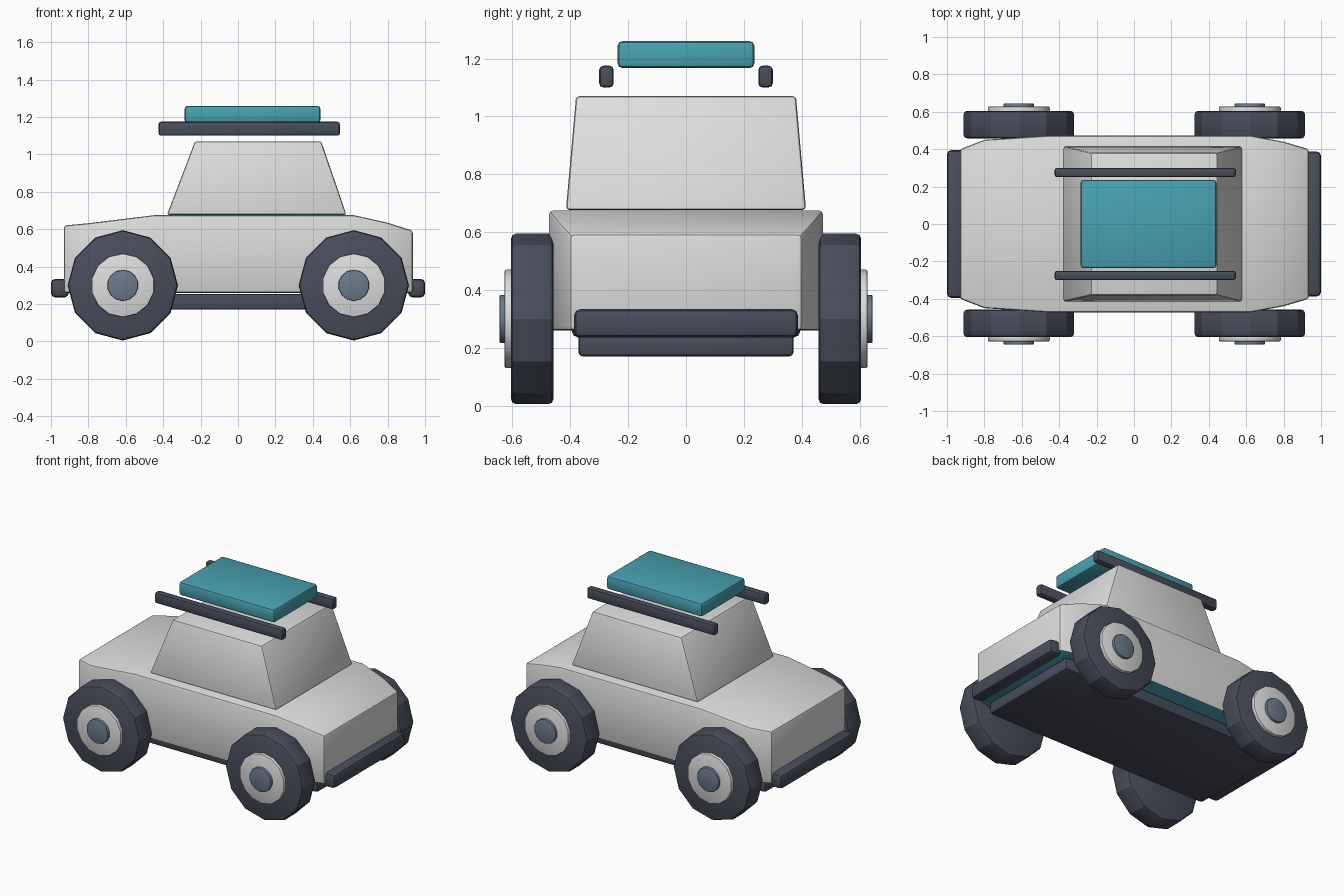
import bpy, bmesh, math
from mathutils import Matrix

if "Cube" in bpy.data.objects:
    bpy.data.objects.remove(bpy.data.objects["Cube"])


def material(name, rgb):
    m = bpy.data.materials.new(name)
    m.diffuse_color = (*rgb, 1)
    m.use_nodes = True
    m.node_tree.nodes["Principled BSDF"].inputs["Base Color"].default_value = m.diffuse_color
    return m


PAINT = material("pale_grey_paint", (0.73, 0.73, 0.73))
TEAL = material("teal", (0.065, 0.36, 0.44))
DARK = material("dark_rubber", (0.065, 0.075, 0.105))
STEEL = material("slate_steel", (0.15, 0.195, 0.26))


def finish(name, bm, mats, bevel, segments=2):
    """Bevel sharp edges, colour undersides with a second material, add the object."""
    bmesh.ops.recalc_face_normals(bm, faces=bm.faces)
    sharp = [e for e in bm.edges if e.calc_face_angle(0) > math.radians(35)]
    bmesh.ops.bevel(bm, geom=sharp, offset=bevel, segments=segments, profile=0.5,
                    affect='EDGES', clamp_overlap=True)
    bm.normal_update()
    for f in bm.faces:
        f.smooth = True
        f.material_index = 1 if len(mats) > 1 and f.normal.z < -0.6 else 0
    me = bpy.data.meshes.new(name)
    bm.to_mesh(me)
    bm.free()
    for m in mats:
        me.materials.append(m)
    me.set_sharp_from_angle(angle=math.radians(25))
    ob = bpy.data.objects.new(name, me)
    bpy.context.collection.objects.link(ob)
    return ob


def loft(name, rings, mats, bevel):
    """Join matching closed rings of points and cap both ends."""
    bm = bmesh.new()
    loops = [[bm.verts.new(p) for p in ring] for ring in rings]
    n = len(loops[0])
    for a, b in zip(loops, loops[1:]):
        for i in range(n):
            j = (i + 1) % n
            bm.faces.new((a[i], a[j], b[j], b[i]))
    bm.faces.new(loops[0])
    bm.faces.new(loops[-1])
    return finish(name, bm, mats, bevel)


def rect(x0, x1, y, z):
    return [(x0, -y, z), (x1, -y, z), (x1, y, z), (x0, y, z)]


def box(name, xs, ys, zs, mat, bevel):
    ring = [[(xs[0], ys[0], z), (xs[1], ys[0], z), (xs[1], ys[1], z), (xs[0], ys[1], z)]
            for z in zs]
    return loft(name, ring, [mat], bevel)


def disc(name, x, y0, y1, r, sides, mat, bevel):
    """Disc with its axle along y and a corner at the top."""
    bm = bmesh.new()
    bmesh.ops.create_cone(bm, cap_ends=True, segments=sides, radius1=r, radius2=r,
                          depth=abs(y1 - y0))
    rot = Matrix.Rotation(math.radians(90), 4, 'X')
    bmesh.ops.transform(bm, verts=bm.verts,
                        matrix=Matrix.Translation((x, (y0 + y1) / 2, 0.30)) @ rot)
    # only the two rims are bevelled, keeping the tread facets flat
    return finish(name, bm, [mat], bevel)


# Body shell: x, half width, top height
stations = [(-0.93, 0.40, 0.62), (-0.80, 0.45, 0.632), (-0.45, 0.473, 0.675),
            (0.62, 0.473, 0.675), (0.80, 0.44, 0.635), (0.935, 0.40, 0.592)]
loft("body_shell",
     [[(x, -w, 0.26), (x, w, 0.26), (x, w, t), (x, -w, t)] for x, w, t in stations],
     [PAINT, TEAL], 0.014)

# Cabin
loft("cabin", [rect(-0.38, 0.58, 0.415, 0.677), rect(-0.23, 0.445, 0.38, 1.07)],
     [PAINT, TEAL], 0.012)

# Chassis and bumpers
box("chassis", (-0.86, 0.86), (-0.372, 0.372), (0.17, 0.255), DARK, 0.016)
box("left_bumper", (-1.0, -0.905), (-0.395, 0.395), (0.236, 0.334), DARK, 0.022)
box("right_bumper", (0.91, 1.0), (-0.387, 0.387), (0.236, 0.334), DARK, 0.022)

# Roof rack rails and luggage
for side, label in ((-1, "front"), (1, "back")):
    ys = sorted((side * 0.25, side * 0.30))
    box(label + "_roof_rail", (-0.425, 0.545), ys, (1.10, 1.175), DARK, 0.014)
box("roof_luggage", (-0.285, 0.44), (-0.236, 0.236), (1.167, 1.26), TEAL, 0.016)

# Wheels: tyre, rim and hub cap at each corner
for x, end in ((-0.616, "left"), (0.619, "right")):
    for s, side in ((-1, "front"), (1, "back")):
        tag = side + "_" + end
        disc(tag + "_tyre", x, s * 0.458, s * 0.605, 0.295, 12, DARK, 0.018)
        disc(tag + "_rim", x, s * 0.59, s * 0.627, 0.17, 14, PAINT, 0.005)
        disc(tag + "_hub_cap", x, s * 0.61, s * 0.645, 0.083, 14, STEEL, 0.005)
